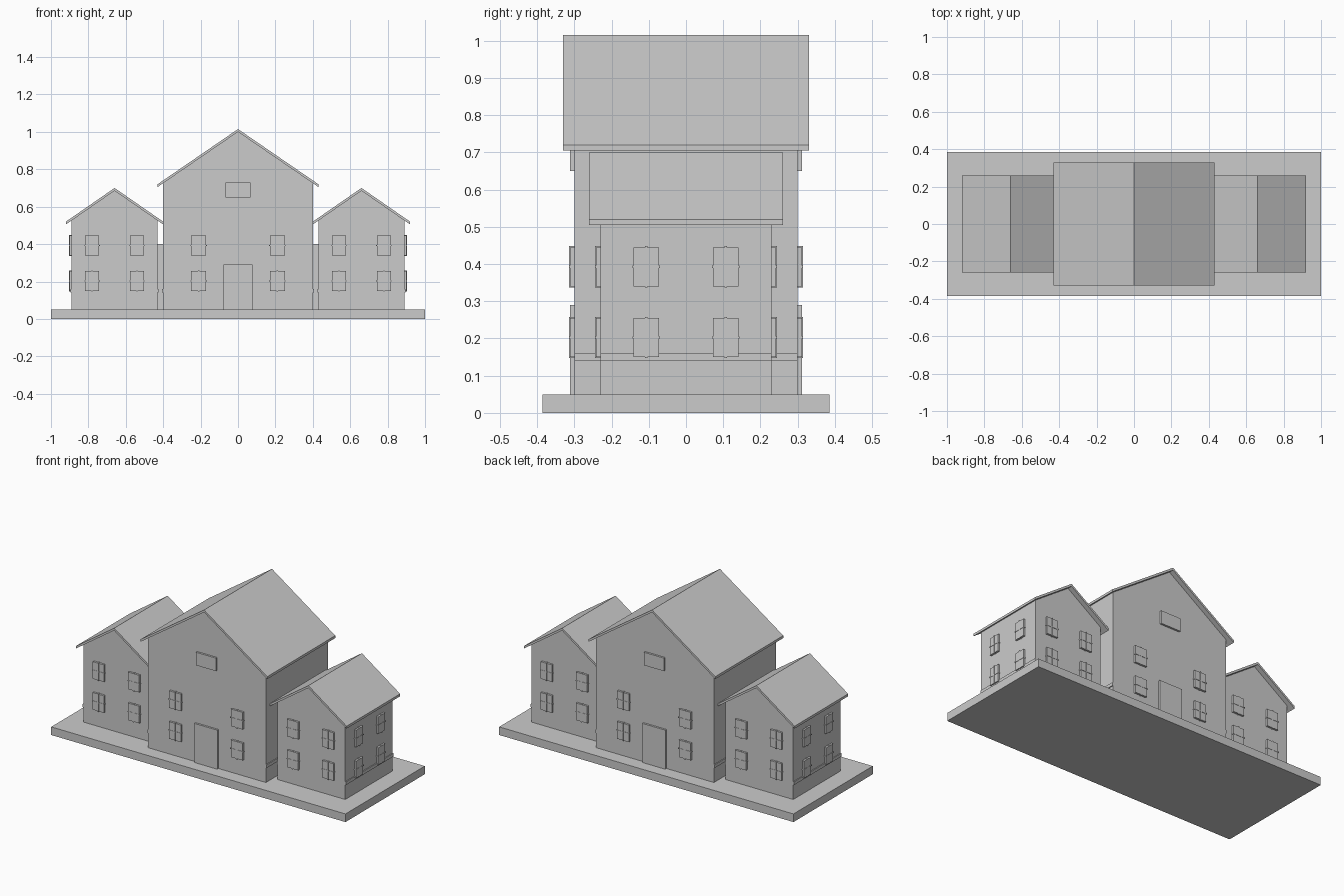
import bpy
import bmesh

cube = bpy.data.objects.get("Cube")
if cube:
    bpy.data.objects.remove(cube, do_unlink=True)

grey = bpy.data.materials.new("plain_grey")
grey.use_nodes = True
tone = (0.6, 0.6, 0.6, 1)
grey.diffuse_color = tone
grey.node_tree.nodes["Principled BSDF"].inputs["Base Color"].default_value = tone

BASE_TOP = 0.05


def finish(name, bm):
    bmesh.ops.recalc_face_normals(bm, faces=bm.faces)
    mesh = bpy.data.meshes.new(name)
    bm.to_mesh(mesh)
    bm.free()
    mesh.materials.append(grey)
    obj = bpy.data.objects.new(name, mesh)
    bpy.context.collection.objects.link(obj)
    return obj


def add_box(bm, low, high):
    verts = bmesh.ops.create_cube(bm, size=1)["verts"]
    for v in verts:
        for i in range(3):
            v.co[i] = low[i] if v.co[i] < 0 else high[i]


def box(name, low, high):
    bm = bmesh.new()
    add_box(bm, low, high)
    return finish(name, bm)


def prism(name, profile, half_depth):
    """Extrude an x-z outline along y."""
    bm = bmesh.new()
    face = bm.faces.new([bm.verts.new((x, -half_depth, z)) for x, z in profile])
    out = bmesh.ops.extrude_face_region(bm, geom=[face])["geom"]
    moved = [v for v in out if isinstance(v, bmesh.types.BMVert)]
    bmesh.ops.translate(bm, verts=moved, vec=(0, 2 * half_depth, 0))
    return finish(name, bm)


def wall_panel(name, axis, side, wall, centre, half, low, high, cross=True):
    """Raised panel on the wall facing side * axis, with crossed glazing bars."""
    bm = bmesh.new()

    def slab(u0, u1, z0, z1, depth):
        near, far = sorted((side * (wall - 0.005), side * (wall + depth)))
        if axis == "y":
            add_box(bm, (u0, near, z0), (u1, far, z1))
        else:
            add_box(bm, (near, u0, z0), (far, u1, z1))

    slab(centre - half, centre + half, low, high, 0.012)
    if cross:
        mid, bar = (low + high) / 2, 0.003
        slab(centre - half - bar, centre + half + bar, mid - bar, mid + bar, 0.014)
        slab(centre - bar, centre + bar, low - bar, high + bar, 0.014)
    return finish(name, bm)


def house(name, cx, half_w, half_d, eave, ridge):
    """Gabled walls, overhanging roof sheet and a string course on the sides."""
    over, thick = 0.03, 0.015
    slope = (ridge - eave) / (half_w + over)
    shoulder = ridge - thick - slope * half_w
    prism(name + "_walls", [(cx - half_w, BASE_TOP), (cx + half_w, BASE_TOP),
                            (cx + half_w, shoulder), (cx, ridge - thick),
                            (cx - half_w, shoulder)], half_d)
    r = half_w + over
    prism(name + "_roof", [(cx - r, eave), (cx, ridge), (cx + r, eave),
                           (cx + r, eave - thick), (cx, ridge - thick),
                           (cx - r, eave - thick)], half_d + over)
    box(name + "_side_band", (cx - half_w - 0.005, -half_d, 0.14),
        (cx + half_w + 0.005, half_d, 0.16)) 


FLOORS = ((0.15, 0.255), (0.34, 0.445))

# Ground slab and main house
box("base_slab", (-1, -0.385, 0), (1, 0.385, BASE_TOP))
house("main_house", 0, 0.40, 0.30, 0.72, 1.015)

# Wings with their connectors and outer side windows
for sx, label in ((-1, "right"), (1, "left")):
    house(label + "_wing", sx * 0.66, 0.23, 0.23, 0.52, 0.70)
    x0, x1 = sorted((sx * 0.39, sx * 0.44))
    box(label + "_connector", (x0, -0.15, BASE_TOP), (x1, 0.15, 0.40))
    for y in (-0.107, 0.107):
        for low, high in FLOORS:
            wall_panel(label + "_wing_side_window", "x", sx, 0.89, y, 0.034, low, high)

# Front and back windows and doors
for sy, label in ((-1, "front"), (1, "back")):
    for sx in (-1, 1):
        for low, high in FLOORS:
            wall_panel(label + "_main_window", "y", sy, 0.30, sx * 0.21, 0.04, low, high)
            for x in (0.54, 0.78):
                wall_panel(label + "_wing_window", "y", sy, 0.23, sx * x, 0.038, low, high)
    wall_panel(label + "_door", "y", sy, 0.30, 0, 0.078, BASE_TOP, 0.29, False)
    wall_panel(label + "_attic_window", "y", sy, 0.30, 0, 0.068, 0.65, 0.73, False)
